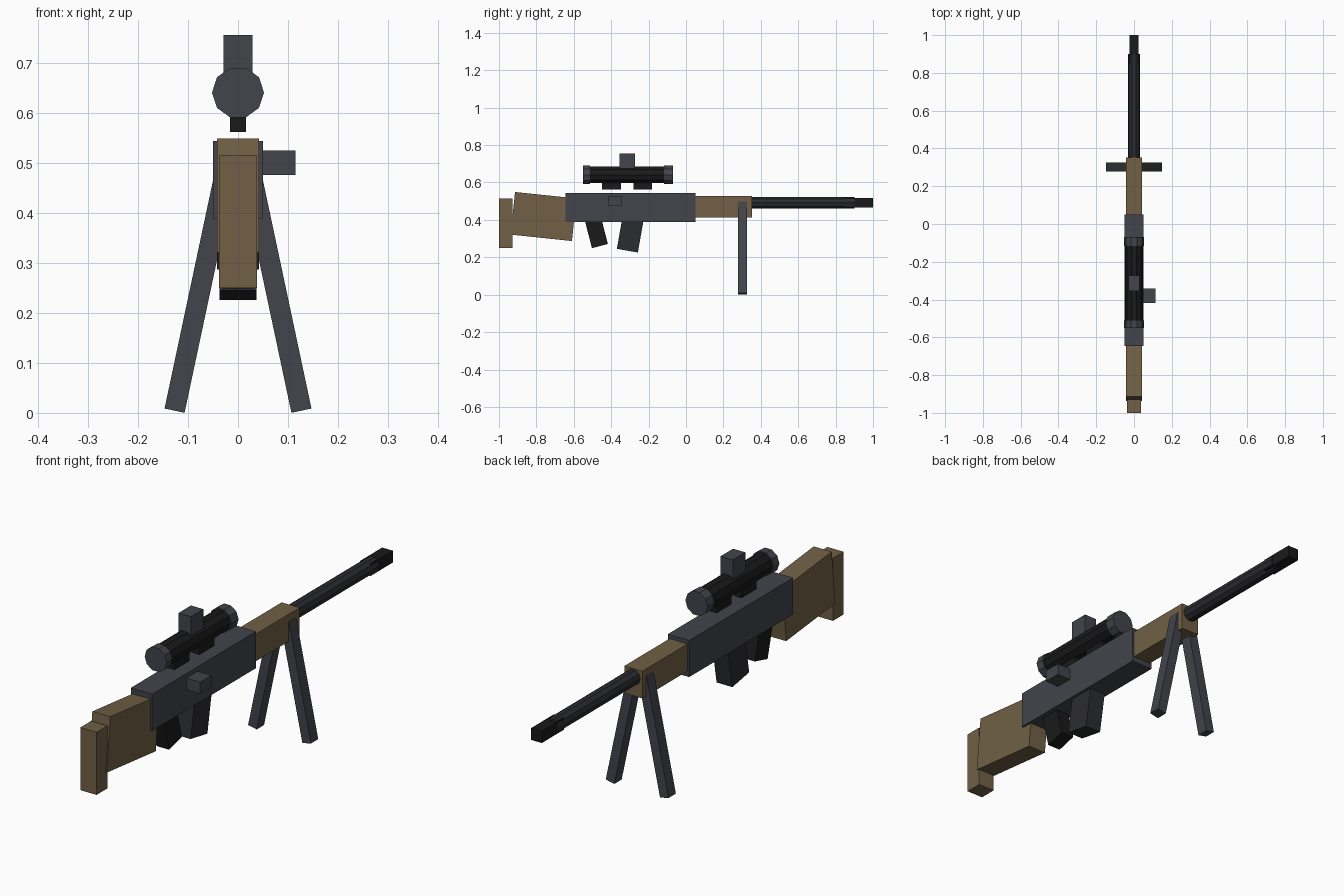
import bpy, bmesh
from math import pi, radians
from mathutils import Matrix, Vector

if "Cube" in bpy.data.objects:
    bpy.data.objects.remove(bpy.data.objects["Cube"])


def material(name, r, g, b):
    m = bpy.data.materials.new(name)
    m.diffuse_color = (r, g, b, 1)
    m.use_nodes = True
    m.node_tree.nodes["Principled BSDF"].inputs["Base Color"].default_value = m.diffuse_color
    return m


WOOD = material("wood", 0.165, 0.118, 0.06)
GREY = material("grey_metal", 0.055, 0.058, 0.07)
STEEL = material("dark_steel", 0.024, 0.025, 0.03)
BLACK = material("black", 0.01, 0.01, 0.011)


def finish(name, bm, mat):
    me = bpy.data.meshes.new(name)
    bm.to_mesh(me)
    bm.free()
    me.materials.append(mat)
    ob = bpy.data.objects.new(name, me)
    bpy.context.collection.objects.link(ob)
    return ob


def box(name, centre, size, mat, tilt=0, axis='X'):
    """Box of the given size, tilted in degrees about its centre."""
    bm = bmesh.new()
    m = (Matrix.Translation(centre) @ Matrix.Rotation(radians(tilt), 4, axis)
         @ Matrix.Diagonal((*size, 1)))
    bmesh.ops.create_cube(bm, size=1, matrix=m)
    return finish(name, bm, mat)


def span(name, x, y, z, mat):
    """Upright box from (min, max) pairs."""
    lo, hi = Vector((x[0], y[0], z[0])), Vector((x[1], y[1], z[1]))
    return box(name, (lo + hi) / 2, hi - lo, mat)


def tube(name, y0, y1, z, r, mat, sides=10):
    """Faceted cylinder along y with corners on the x axis."""
    bm = bmesh.new()
    m = (Matrix.Translation((0, (y0 + y1) / 2, z))
         @ Matrix.Rotation(pi / 2, 4, 'X') @ Matrix.Rotation(pi / 2, 4, 'Z'))
    bmesh.ops.create_cone(bm, cap_ends=True, segments=sides, radius1=r,
                          radius2=r, depth=y1 - y0, matrix=m)
    return finish(name, bm, mat)


# Stock
box("stock", (0, -0.762, 0.418), (0.084, 0.33, 0.229), WOOD, -6)
span("butt_plate", (-0.038, 0.038), (-1, -0.928), (0.25, 0.515), WOOD)

# Body and handguard
span("receiver", (-0.05, 0.05), (-0.645, 0.05), (0.389, 0.544), GREY)
span("handguard", (-0.042, 0.042), (0.0, 0.352), (0.412, 0.527), WOOD)
span("bolt_handle", (0.03, 0.115), (-0.417, -0.342), (0.476, 0.525), GREY)

# Barrel and muzzle
tube("barrel", 0.30, 0.9, 0.492, 0.033, STEEL)
span("muzzle", (-0.025, 0.025), (0.85, 1.0), (0.466, 0.516), BLACK)

# Grip and magazine, leaning opposite ways under the body
box("grip", (0, -0.484, 0.352), (0.06, 0.088, 0.19), BLACK, 14.5)
box("magazine", (0, -0.297, 0.329), (0.074, 0.114, 0.19), STEEL, -10)

# Scope
tube("scope_tube", -0.53, -0.09, 0.641, 0.047, BLACK)
tube("scope_rear_ring", -0.55, -0.512, 0.641, 0.052, GREY)
tube("scope_front_ring", -0.117, -0.07, 0.641, 0.052, GREY)
span("scope_turret", (-0.029, 0.029), (-0.356, -0.273), (0.65, 0.756), GREY)
for label, y in (("rear", -0.398), ("front", -0.231)):
    span(f"scope_mount_{label}", (-0.0165, 0.0165), (y - 0.05, y + 0.05),
         (0.562, 0.63), BLACK)

# Bipod legs
for label, s in (("left", -1), ("right", 1)):
    box(f"bipod_leg_{label}", (s * 0.075, 0.302, 0.249), (0.041, 0.049, 0.5),
        GREY, -12 * s, 'Y')
